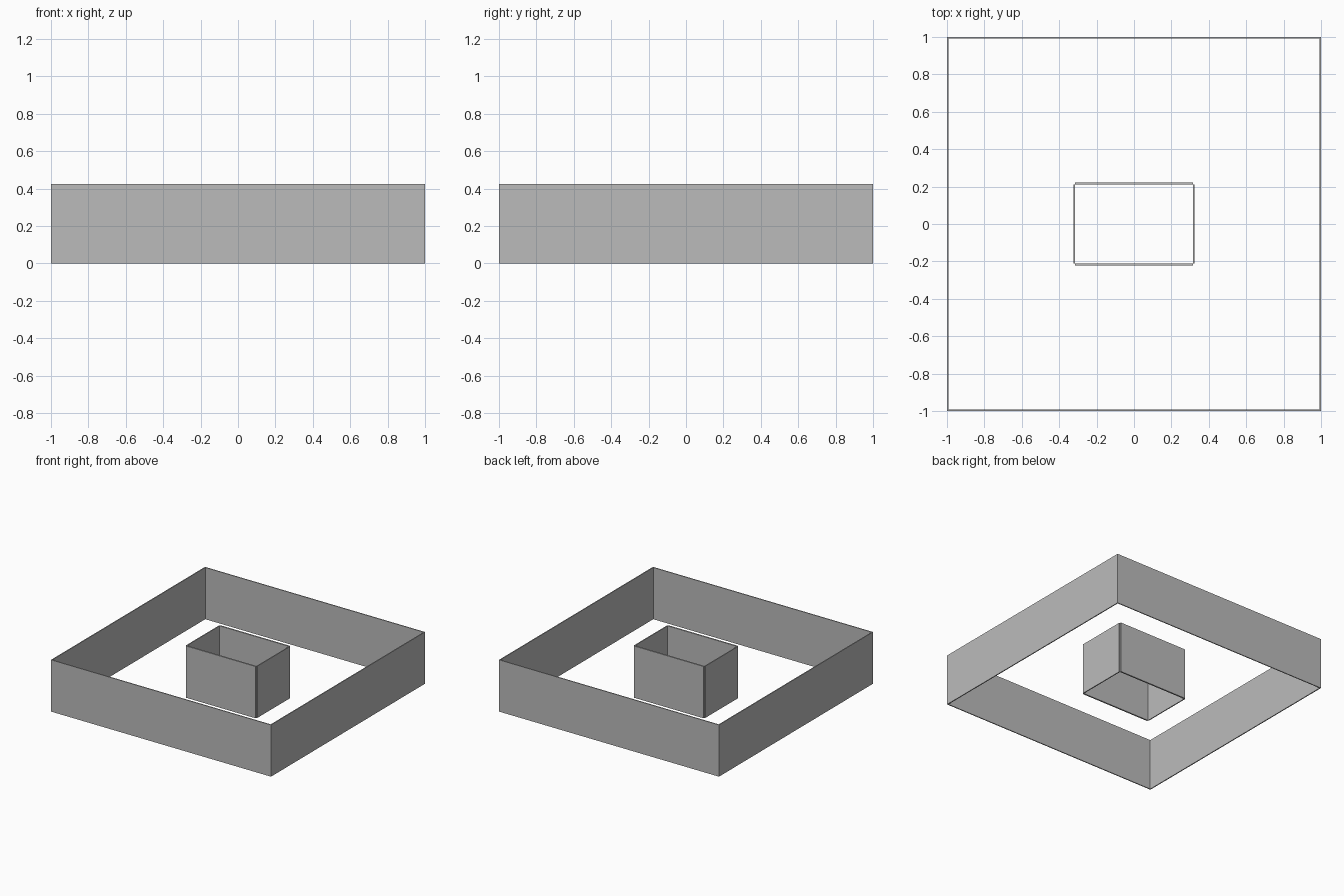
import bpy

if "Cube" in bpy.data.objects:
    bpy.data.objects.remove(bpy.data.objects["Cube"], do_unlink=True)

HEIGHT = 0.425

grey = bpy.data.materials.new("plain_grey")
grey.use_nodes = True
colour = (0.5, 0.5, 0.5, 1)
grey.diffuse_color = colour
grey.node_tree.nodes["Principled BSDF"].inputs["Base Color"].default_value = colour


def wall(name, x0, x1, y0, y1):
    """Upright slab standing on the ground between the given limits."""
    bpy.ops.mesh.primitive_cube_add(size=1, location=((x0 + x1) / 2, (y0 + y1) / 2, HEIGHT / 2))
    slab = bpy.context.object
    slab.name = name
    slab.scale = (x1 - x0, y1 - y0, HEIGHT)
    bpy.ops.object.transform_apply(location=False, rotation=False, scale=True)
    slab.data.materials.append(grey)


def enclosure(name, x, y, side_thick, end_thick, notch):
    """Four walls; a notch leaves the outer corners open."""
    inner_x, inner_y = x - side_thick, y - end_thick
    span = inner_x if notch else x
    for label, s in (("front", -1), ("back", 1)):
        wall(f"{name}_{label}_wall", -span, span, *sorted((s * inner_y, s * y)))
    for label, s in (("right", -1), ("left", 1)):
        wall(f"{name}_{label}_wall", *sorted((s * inner_x, s * x)), -inner_y, inner_y)


# Large outer boundary and the small core in its middle
enclosure("outer", 1.0, 1.0, 0.008, 0.008, False)
enclosure("core", 0.323, 0.223, 0.008, 0.012, True)
